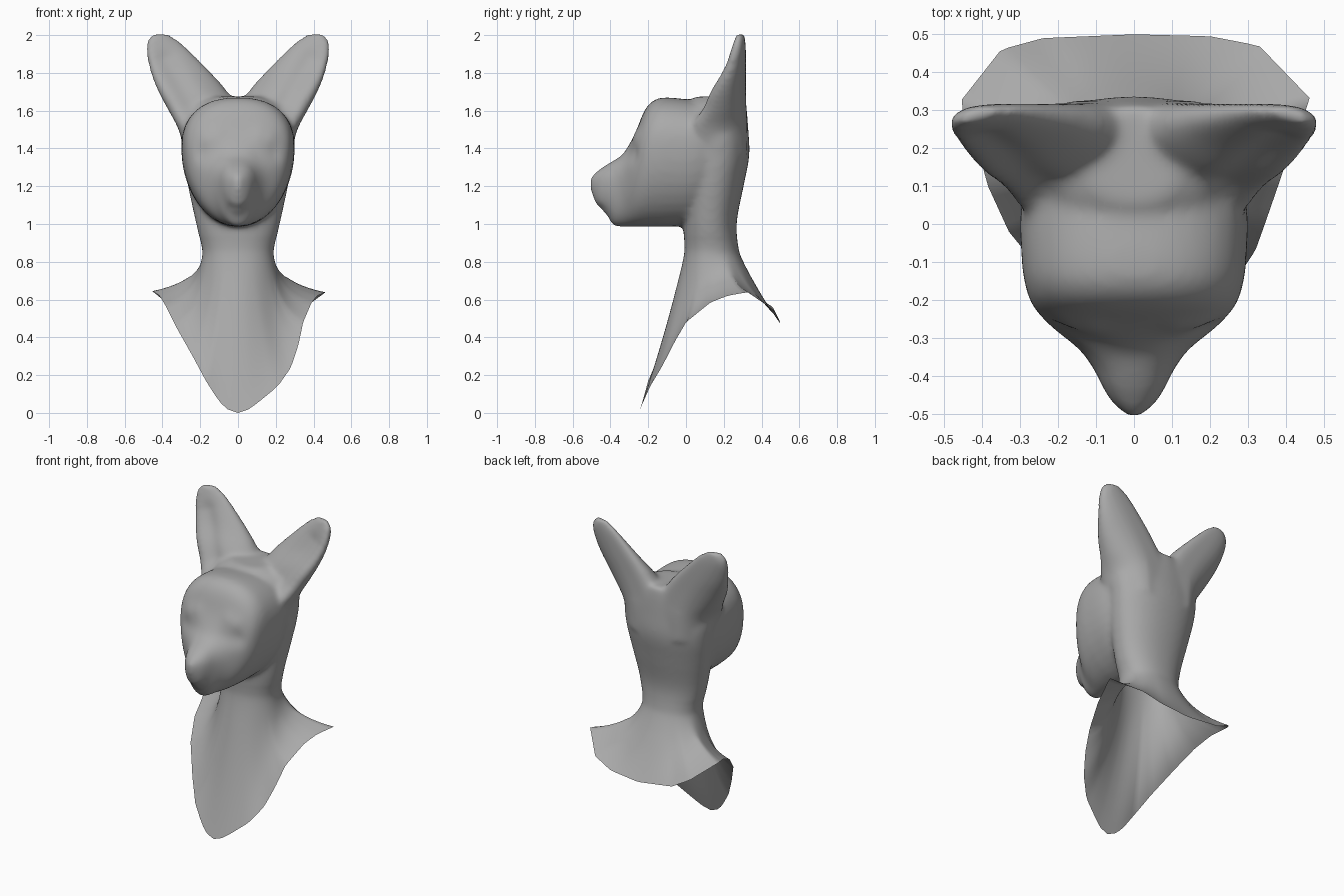
import bpy, bmesh, math
from mathutils import Vector
from mathutils.geometry import intersect_point_line

cube = bpy.data.objects.get("Cube")
if cube:
    bpy.data.objects.remove(cube, do_unlink=True)

SEG = 40
CUT = 0.84          # height where the neck flows into the collar


def spow(v, e):
    return math.copysign(abs(v) ** e, v)


def ring_angles():
    return [2 * math.pi * i / SEG for i in range(SEG)]


def refine(sections, n=4):
    """Add in-between sections along a smooth spline."""
    vs = [Vector(s) for s in sections]
    out = []
    for i in range(len(vs) - 1):
        a, b = vs[i], vs[i + 1]
        ta = (b - vs[max(i - 1, 0)]) / 2
        tb = (vs[min(i + 2, len(vs) - 1)] - a) / 2
        for k in range(n):
            t = k / n
            h = t * t * (3 - 2 * t)
            out.append(a * (1 - h) + b * h + ta * t * (1 - t) ** 2 - tb * t * t * (1 - t))
    return out + [vs[-1]]


def loft(bm, rings):
    """Skin a closed solid over a list of point rings."""
    rows = [[bm.verts.new(p) for p in ring] for ring in rings]
    for a, b in zip(rows, rows[1:]):
        for i in range(SEG):
            j = (i + 1) % SEG
            bm.faces.new((a[i], a[j], b[j], b[i]))
    bm.faces.new(rows[0])
    bm.faces.new(rows[-1][::-1])


def neck_ring(z, hw, yf, yb):
    ym, hy = (yf + yb) / 2, (yb - yf) / 2
    return [(hw * spow(math.cos(a), 0.92), ym + hy * spow(math.sin(a), 0.92), z)
            for a in ring_angles()]


def head_ring(y, hw, zb, zt):
    # rounded crown, egg shaped towards the jaw
    zc = zb + 0.62 * (zt - zb)
    pts = []
    for a in ring_angles():
        c, s = math.cos(a), math.sin(a)
        e = 0.85 if s > 0 else 0.98
        reach = zt - zc if s > 0 else zc - zb
        pts.append((hw * spow(c, e), y, zc + reach * spow(s, e)))
    return pts


def ear_ring(side, z, xi, xo, yf, yb):
    # plump slice, slightly slanted so its outer edge sits forward
    pts = []
    for a in ring_angles():
        c, s = math.cos(a), math.sin(a)
        front = yf + 0.012 * (1 - c)
        mid, half = (front + yb) / 2, (yb - front) / 2
        y = mid + half * (spow(s, 0.85) - 0.3 * c)
        x = (xi + xo) / 2 + (xo - xi) / 2 * spow(c, 0.9)
        pts.append((side * x, max(front, min(y, yb)), z))
    return pts


NECK = [(0.70, 0.20, -0.02, 0.32), (0.84, 0.188, -0.008, 0.285),
        (1.0, 0.222, -0.015, 0.268), (1.2, 0.265, -0.02, 0.305),
        (1.36, 0.29, 0.0, 0.335), (1.5, 0.30, 0.0, 0.33),
        (1.62, 0.23, 0.0, 0.32), (1.675, 0.13, 0.05, 0.31)]
HEAD = [(0.2, 0.26, 1.08, 1.64), (0.05, 0.298, 1.0, 1.655),
        (-0.1, 0.296, 0.985, 1.67), (-0.17, 0.285, 0.985, 1.655),
        (-0.22, 0.265, 0.985, 1.6), (-0.27, 0.22, 0.985, 1.48),
        (-0.33, 0.145, 0.985, 1.375), (-0.385, 0.105, 0.99, 1.335),
        (-0.42, 0.088, 1.05, 1.315), (-0.47, 0.058, 1.09, 1.28),
        (-0.506, 0.016, 1.18, 1.245)]
EAR = [(1.36, 0.02, 0.275, 0.04, 0.325), (1.5, 0.0, 0.315, 0.015, 0.325),
       (1.6, 0.0, 0.368, 0.075, 0.32), (1.7, 0.055, 0.422, 0.12, 0.317),
       (1.8, 0.14, 0.462, 0.178, 0.317), (1.9, 0.235, 0.486, 0.222, 0.317),
       (1.96, 0.298, 0.486, 0.245, 0.315), (2.008, 0.365, 0.452, 0.262, 0.308)]

# Head, neck and ears fused into one skin
bm = bmesh.new()
loft(bm, [neck_ring(*s) for s in refine(NECK)])
loft(bm, [head_ring(*s) for s in refine(HEAD)])
for side in (1, -1):
    loft(bm, [ear_ring(side, *s) for s in refine(EAR)])
bmesh.ops.recalc_face_normals(bm, faces=bm.faces)
mesh = bpy.data.meshes.new("bust")
bm.to_mesh(mesh)
bm.free()
bust = bpy.data.objects.new("bust", mesh)
bpy.context.collection.objects.link(bust)
fuse = bust.modifiers.new("fuse", 'REMESH')
fuse.mode = 'VOXEL'
fuse.voxel_size = 0.014
soft = bust.modifiers.new("soften", 'SMOOTH')
soft.factor = 0.5
soft.iterations = 14
bpy.context.view_layer.update()
fused = bpy.data.meshes.new_from_object(
    bust.evaluated_get(bpy.context.evaluated_depsgraph_get()))
bust.modifiers.clear()

bm = bmesh.new()
bm.from_mesh(fused)

# Eye sockets, brow, mouth and ear hollows: (start, end, radius, push along y)
DENTS = [((0.10, -0.27, 1.35), (0.17, -0.25, 1.36), 0.05, 0.025),
         ((0.12, -0.25, 1.47), (0.16, -0.25, 1.46), 0.05, -0.01),
         ((-0.03, -0.45, 1.09), (0.03, -0.45, 1.09), 0.025, 0.012),
         ((0.25, 0.12, 1.64), (0.38, 0.23, 1.86), 0.06, 0.02)]
bm.normal_update()
for v in bm.verts:
    p = Vector((abs(v.co.x), v.co.y, v.co.z))
    shift = 0
    for a, b, r, push in DENTS:
        t = min(1, max(0, intersect_point_line(p, a, b)[1]))
        d = (p - Vector(a).lerp(Vector(b), t)).length
        shift += push * math.exp(-(d / r) ** 2)
    v.co.y += shift * max(0, -v.normal.y)

# Open the neck and sweep its rim down to the pointed collar hem
bmesh.ops.bisect_plane(bm, geom=bm.verts[:] + bm.edges[:] + bm.faces[:],
                       plane_co=(0, 0, CUT), plane_no=(0, 0, 1), clear_inner=True)
bmesh.ops.remove_doubles(bm, verts=[v for v in bm.verts if v.co.z < CUT + 0.02],
                         dist=0.004)
TIP, BACK = (0, -0.25, 0), (0, 0.5, 0.47)
LEFT = [TIP, (0.05, -0.245, 0.015), (0.1, -0.23, 0.05), (0.21, -0.19, 0.14),
        (0.28, -0.13, 0.24), (0.32, -0.07, 0.36), (0.345, 0, 0.48),
        (0.39, 0.13, 0.585), (0.42, 0.22, 0.62), (0.465, 0.33, 0.64),
        (0.33, 0.47, 0.54), (0.2, 0.495, 0.49), BACK]
RIGHT = [TIP, (-0.05, -0.245, 0.015), (-0.1, -0.23, 0.06), (-0.17, -0.2, 0.17),
         (-0.24, -0.13, 0.3), (-0.33, -0.02, 0.46), (-0.385, 0.1, 0.57),
         (-0.415, 0.21, 0.62), (-0.46, 0.32, 0.65), (-0.35, 0.46, 0.56),
         (-0.24, 0.49, 0.5), BACK]


def bearing(p):
    return math.atan2(abs(p[0]), 0.14 - p[1])


def hem_point(p):
    pts = LEFT if p.x >= 0 else RIGHT
    t = bearing(p)
    for a, b in zip(pts, pts[1:]):
        ta, tb = bearing(a), bearing(b)
        if t <= tb:
            return Vector(a).lerp(Vector(b), max(0, (t - ta) / (tb - ta)))
    return Vector(BACK)


rim = [e for e in bm.edges if e.is_boundary]
rim_verts = {v for e in rim for v in e.verts}
tip_vert = min(rim_verts, key=lambda v: bearing(v.co))
STEPS = 16
paths = {}
for v in rim_verts:
    start = v.co.copy()
    end = Vector(TIP) if v == tip_vert else hem_point(start)
    facing = math.cos(bearing(start)) ** 2
    k, kz = 0.12 + 0.3 * facing, 0.8 - 0.28 * facing
    ctrl = start.lerp(end, k)
    ctrl.z = start.z + (end.z - start.z) * kz
    paths[v] = (start, ctrl, end)
for step in range(1, STEPS + 1):
    t = step / STEPS
    copies = {v: bm.verts.new(a * (1 - t) ** 2 + b * 2 * t * (1 - t) + c * t * t)
              for v, (a, b, c) in paths.items()}
    edges = []
    for e in rim:
        a, b = e.verts
        bm.faces.new((a, b, copies[b], copies[a]))
        edges.append(bm.edges.get((copies[a], copies[b])))
    rim = edges
    paths = {copies[v]: path for v, path in paths.items()}

# Ease the join between neck and collar
join = [v for v in bm.verts if 0.72 < v.co.z < 0.93 and not v.is_boundary]
for _ in range(10):
    bmesh.ops.smooth_vert(bm, verts=join, factor=0.5, use_axis_x=True,
                          use_axis_y=True, use_axis_z=True)
bmesh.ops.recalc_face_normals(bm, faces=bm.faces)
for f in bm.faces:
    f.smooth = True
bm.to_mesh(mesh)
bm.free()
bpy.data.meshes.remove(fused)

# Plain clay grey
grey = bpy.data.materials.new("clay_grey")
grey.use_nodes = True
colour = (0.4, 0.4, 0.4, 1)
grey.diffuse_color = colour
grey.node_tree.nodes["Principled BSDF"].inputs["Base Color"].default_value = colour
mesh.materials.clear()
mesh.materials.append(grey)
